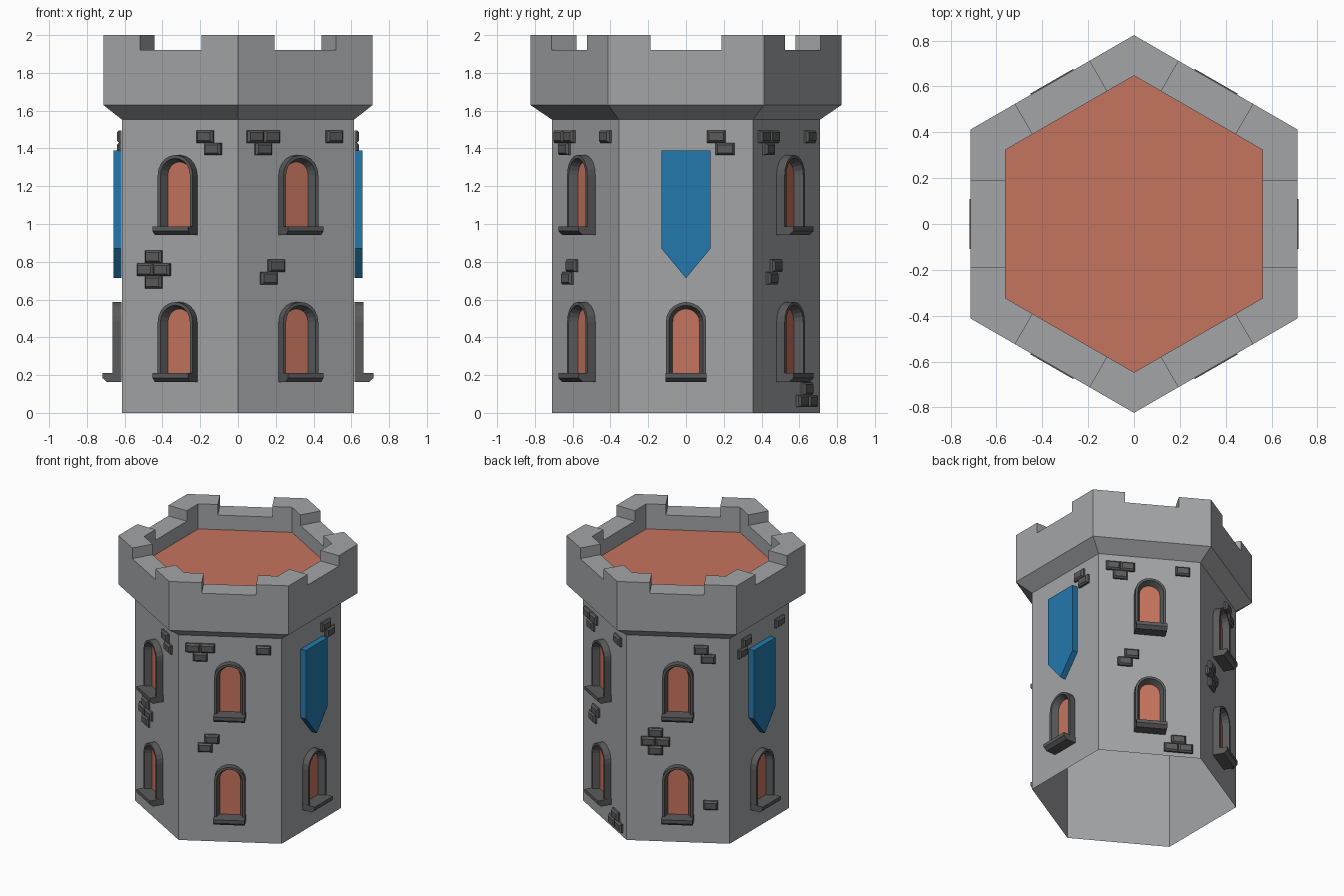
import bpy, bmesh, math
from mathutils import Matrix, Vector

if "Cube" in bpy.data.objects:
    bpy.data.objects.remove(bpy.data.objects["Cube"])

WALL = 0.615                      # distance from axis to each flat wall
COS30 = math.cos(math.pi / 6)


def material(name, rgb):
    m = bpy.data.materials.new(name)
    m.diffuse_color = (*rgb, 1)
    m.use_nodes = True
    m.node_tree.nodes["Principled BSDF"].inputs["Base Color"].default_value = m.diffuse_color
    return m


STONE = material("grey stone", (0.37, 0.375, 0.39))
TRIM = material("dark stone", (0.105, 0.105, 0.105))
CLAY = material("terracotta", (0.56, 0.175, 0.11))
BLUE = material("banner blue", (0.016, 0.19, 0.42))


def finish(name, bm, mat, matrix=None, fix=True):
    if fix:
        bmesh.ops.recalc_face_normals(bm, faces=bm.faces)
    me = bpy.data.meshes.new(name)
    bm.to_mesh(me)
    bm.free()
    me.materials.append(mat)
    ob = bpy.data.objects.new(name, me)
    bpy.context.collection.objects.link(ob)
    if matrix:
        ob.matrix_world = matrix
    return ob


def skin(bm, loops, closed=True):
    """Bridge successive point loops with quads; returns vertex rows."""
    rows = [[bm.verts.new(p) for p in loop] for loop in loops]
    n = len(rows[0])
    for a, b in zip(rows, rows[1:]):
        for i in range(n if closed else n - 1):
            j = (i + 1) % n
            bm.faces.new((a[i], a[j], b[j], b[i]))
    return rows


def prism(bm, loop0, loop1):
    rows = skin(bm, (loop0, loop1))
    bm.faces.new(rows[0][::-1])
    bm.faces.new(rows[1])


def side(k, dist=WALL):
    """Local frame on wall k: x = right along the wall, y = up, z = outward."""
    a = math.radians(60 * k)
    n = Vector((math.cos(a), math.sin(a), 0))
    u = Vector((-n.y, n.x, 0))
    m = Matrix((u, (0, 0, 1), n)).transposed().to_4x4()
    m.translation = n * dist
    return m


def hexagon(apothem, z):
    r = apothem / COS30
    return [(r * math.cos(math.radians(60 * i + 30)),
             r * math.sin(math.radians(60 * i + 30)), z) for i in range(6)]


# Tower shell: open bottom, flared cornice, parapet ring and inner parapet wall
bm = bmesh.new()
skin(bm, [hexagon(a, z) for a, z in ((WALL, 0), (WALL, 1.553), (0.713, 1.63),
                                     (0.713, 1.92), (0.56, 1.92), (0.56, 1.81))])
finish("tower_wall", bm, STONE, fix=False)

# Roof floor inside the parapet
bm = bmesh.new()
bm.faces.new([bm.verts.new(p) for p in hexagon(0.56, 1.81)])
finish("roof_floor", bm, CLAY, fix=False)

# Merlons wrapping each corner
for k in range(6):
    def pt(f, dist, u, z):
        return side(f, dist) @ Vector((u, z, 0))
    outlines = []
    for z in (1.92, 2.0):
        outlines.append([pt(k, 0.713, 0.187, z), hexagon(0.713, z)[k],
                         pt(k + 1, 0.713, -0.187, z), pt(k + 1, 0.56, -0.187, z),
                         hexagon(0.56, z)[k], pt(k, 0.56, 0.187, z)])
    bm = bmesh.new()
    prism(bm, *outlines)
    finish(f"merlon_{k}", bm, STONE)


def arch(w, bottom, spring, out, seg=10):
    pts = [(w, bottom, out)]
    pts += [(w * math.cos(math.pi * i / seg), spring + w * math.sin(math.pi * i / seg), out)
            for i in range(seg + 1)]
    return pts + [(-w, bottom, out)]


def window(name, k, z):
    m = side(k) @ Matrix.Translation((0, z, 0))
    # arched frame with splayed reveal
    bm = bmesh.new()
    skin(bm, [arch(0.107, 0.025, 0.317, 0.001), arch(0.107, 0.025, 0.317, 0.05),
              arch(0.09, 0.025, 0.317, 0.05), arch(0.07, 0.025, 0.317, 0.002)], closed=False)
    for f in bm.faces:
        f.normal_update()
    finish(name + "_frame", bm, TRIM, m)
    # pane
    bm = bmesh.new()
    bm.faces.new([bm.verts.new(p) for p in arch(0.074, 0.025, 0.317, 0.004)])
    finish(name + "_pane", bm, CLAY, m, fix=False)
    # sill with chamfered underside
    prof = [(0.001, 0), (0.078, 0), (0.103, 0.022), (0.103, 0.047), (0.001, 0.047)]
    bm = bmesh.new()
    prism(bm, [(-0.108, y, o) for o, y in prof], [(0.108, y, o) for o, y in prof])
    finish(name + "_sill", bm, TRIM, m)


# Windows: one low on every wall, a second one above on the four diagonal walls
for k in range(6):
    window(f"lower_window_{k}", k, 0.163)
    if k % 3:
        window(f"upper_window_{k}", k, 0.941)

# Banners on the two side walls
shape = [(-0.13, 1.388), (-0.13, 0.87), (0, 0.713), (0.13, 0.87), (0.13, 1.388)]
for k in (0, 3):
    bm = bmesh.new()
    prism(bm, [(x, y, 0.001) for x, y in shape], [(x, y, 0.045) for x, y in shape])
    finish(f"banner_{k}", bm, BLUE, side(k))

# Raised brick clusters, given as (along wall, height)
PAIR = [(0.16, 1.463), (0.207, 1.397)]
CROSS = [(-0.155, 0.826), (-0.205, 0.758), (-0.105, 0.758), (-0.155, 0.692)]
TRIO = [(-0.255, 1.463), (-0.155, 1.463), (-0.205, 1.397), (0.23, 1.463)]
STEP = [(-0.125, 0.778), (-0.172, 0.712)]
FOOT = [(0.15, 0.063), (0.25, 0.063), (0.2, 0.127)]
BRICKS = {0: PAIR,
          1: TRIO + STEP + FOOT,
          2: PAIR + CROSS + [(0.225, 0.29)],
          3: [(-0.165, 1.463), (-0.212, 1.397), (0.23, 1.463)],
          4: PAIR + CROSS,
          5: TRIO + STEP}


def rect(x, y, w, h, o):
    return [(x - w, y - h, o), (x + w, y - h, o), (x + w, y + h, o), (x - w, y + h, o)]


for k, spots in BRICKS.items():
    bm = bmesh.new()
    for x, y in spots:
        loops = [rect(x, y, 0.05, 0.033, 0.001), rect(x, y, 0.05, 0.033, 0.014),
                 rect(x, y, 0.039, 0.022, 0.026)]
        rows = skin(bm, loops)
        bm.faces.new(rows[0][::-1])
        bm.faces.new(rows[-1])
    finish(f"bricks_{k}", bm, TRIM, side(k))
